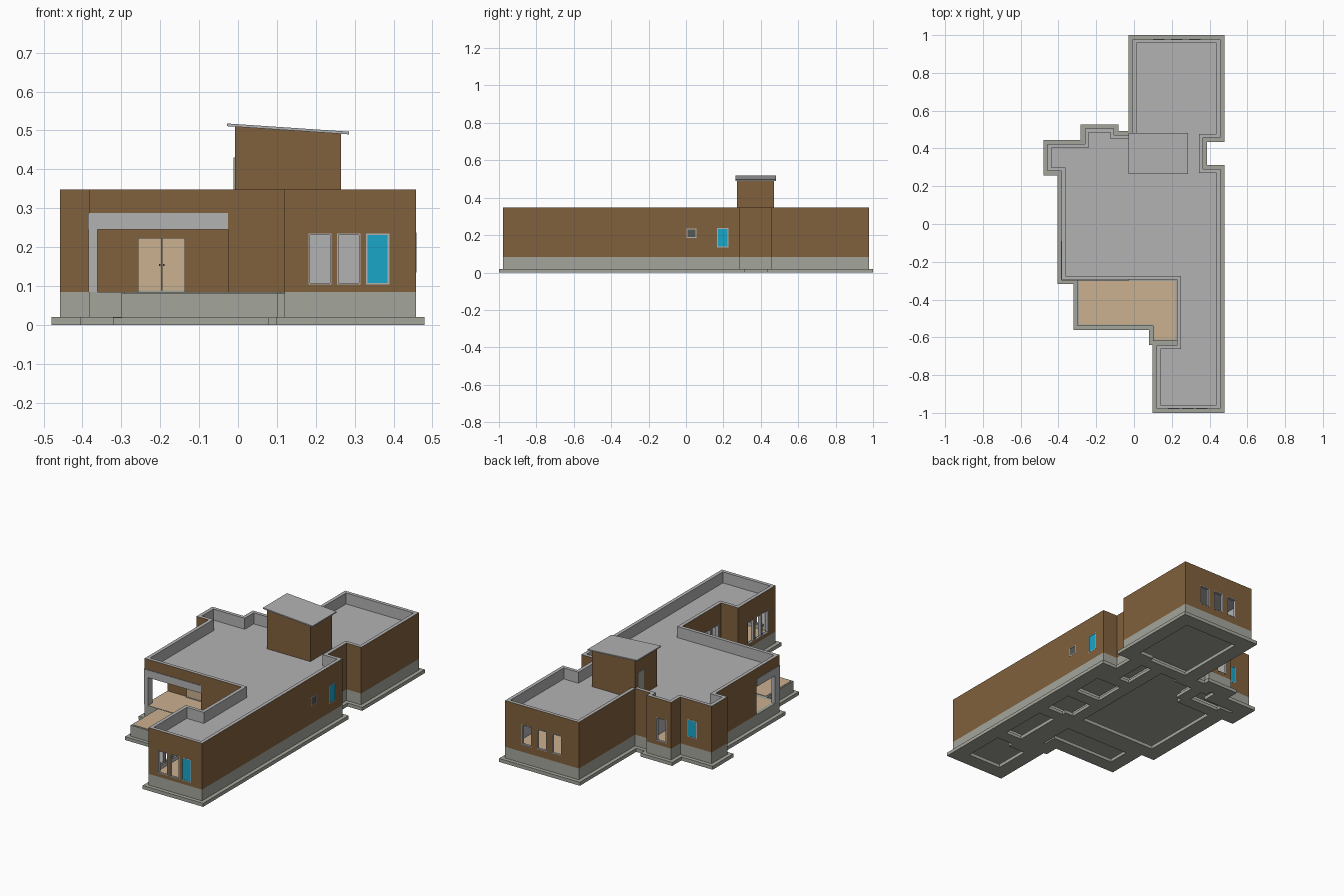
import bpy, bmesh
from mathutils import Vector

if "Cube" in bpy.data.objects:
    bpy.data.objects.remove(bpy.data.objects["Cube"])


def mat(name, rgb):
    m = bpy.data.materials.new(name)
    m.diffuse_color = (*rgb, 1)
    m.use_nodes = True
    m.node_tree.nodes["Principled BSDF"].inputs["Base Color"].default_value = m.diffuse_color
    return m


PLASTER = mat("plaster", (0.45, 0.45, 0.45))
BROWN = mat("brown_wall", (0.22, 0.12, 0.045))
STONE = mat("stone", (0.37, 0.38, 0.33))
TAN = mat("tan", (0.60, 0.44, 0.28))
CYAN = mat("cyan_glass", (0.01, 0.38, 0.58))
DARK = mat("dark_glass", (0.09, 0.10, 0.09))


def finish(name, bm, *mats):
    bmesh.ops.recalc_face_normals(bm, faces=bm.faces[:])
    me = bpy.data.meshes.new(name)
    bm.to_mesh(me)
    bm.free()
    for m in mats:
        me.materials.append(m)
    ob = bpy.data.objects.new(name, me)
    bpy.context.collection.objects.link(ob)
    return ob


def add_box(bm, lo, hi):
    r = bmesh.ops.create_cube(bm, size=1)
    for v in r["verts"]:
        v.co = Vector([(a + b) / 2 + c * (b - a) for a, b, c in zip(lo, hi, v.co)])


def box(name, lo, hi, m):
    bm = bmesh.new()
    add_box(bm, lo, hi)
    return finish(name, bm, m)


def inset(poly, d):
    """Offset a right-angled, counter-clockwise outline inward by d."""
    out, n = [], len(poly)
    for i in range(n):
        p, a, b = Vector(poly[i]), Vector(poly[i - 1]), Vector(poly[(i + 1) % n])
        u, w = (p - a).normalized(), (b - p).normalized()
        out.append((p.x - (u.y + w.y) * d, p.y + (u.x + w.x) * d))
    return out


def ring(name, poly, d, z0, z1, inner, outer):
    """Wall following an outline; outer faces get their own material."""
    bm = bmesh.new()
    loops = [[bm.verts.new((x, y, z)) for x, y in pl]
             for pl, z in ((poly, z0), (poly, z1), (inset(poly, d), z1), (inset(poly, d), z0))]
    n = len(poly)
    for k in range(4):
        A, B = loops[k], loops[(k + 1) % 4]
        for i in range(n):
            j = (i + 1) % n
            f = bm.faces.new((A[i], A[j], B[j], B[i]))
            f.material_index = 1 if k == 0 else 0
    return finish(name, bm, inner, outer)


def slab(name, poly, z0, z1, side, top):
    bm = bmesh.new()
    lo = [bm.verts.new((x, y, z0)) for x, y in poly]
    hi = [bm.verts.new((x, y, z1)) for x, y in poly]
    bm.faces.new(lo[::-1])
    bm.faces.new(hi).material_index = 1
    for i in range(len(poly)):
        j = (i + 1) % len(poly)
        bm.faces.new((lo[i], lo[j], hi[j], hi[i]))
    return finish(name, bm, side, top)


HOUSE = [(.12, -.978), (.458, -.978), (.458, .29), (.365, .29), (.365, .457), (.458, .457),
         (.458, .978), (-.008, .978), (-.008, .47), (-.105, .47), (-.105, .505), (-.26, .505),
         (-.26, .423), (-.458, .423), (-.458, .28), (-.383, .28), (-.383, -.295),
         (.228, -.295), (.228, -.642), (.12, -.642)]
PATIO = [(-.3, -.54), (.1, -.54), (.1, -.62), (.228, -.62), (.228, -.295), (-.3, -.295)]
W, FLOOR, TOP = .02, .084, .348

# Footings, plinth, floors and roof
ring("footing", inset(HOUSE, -.022), .085, 0, .02, STONE, STONE)
ring("plinth", HOUSE, W, .02, FLOOR, STONE, STONE)
slab("floor", inset(HOUSE, .005), .05, FLOOR, STONE, TAN)
slab("roof", inset(HOUSE, .01), .275, .285, PLASTER, PLASTER)
ring("patio_footing", inset(PATIO, -.021), .08, 0, .019, STONE, STONE)
ring("patio_plinth", PATIO, .015, .019, .082, STONE, STONE)
slab("patio_floor", inset(PATIO, .008), .05, FLOOR, STONE, TAN)

# Walls
walls = ring("walls", HOUSE, W, FLOOR, TOP, PLASTER, BROWN)

# Openings: (name, axis the wall faces along, wall position, inward sign, from, to, bottom, top, glass)
openings = []
for i, x in enumerate((.181, .255, .329)):
    openings.append((f"front_window_{i}", 1, -.978, 1, x, x + .06, .104, .235, CYAN if i == 2 else None))
for i, x in enumerate((.10, .195, .29)):
    openings.append((f"back_window_{i}", 1, .978, -1, x, x + .062, .125, .24, None))
for i, y in enumerate((-.915, -.85, -.785)):
    openings.append((f"wing_window_{i}", 0, .12, 1, y, y + .058, .104, .235, None))
for i, y in enumerate((-.62, -.55, -.48)):
    openings.append((f"courtyard_window_{i}", 0, .228, 1, y, y + .062, .09, .235, None))
openings += [
    ("side_small_window", 0, .458, -1, .003, .055, .185, .235, DARK),
    ("side_window", 0, .458, -1, .166, .226, .135, .238, CYAN),
    ("bay_window", 1, .505, -1, -.23, -.165, .105, .238, None),
    ("rear_left_window", 1, .423, -1, -.365, -.305, .135, .235, CYAN)]


def span(axis, a0, a1, b0, b1, z0, z1):
    lo, hi = ((a0, b0), (a1, b1)) if axis == 0 else ((b0, a0), (b1, a1))
    return (*lo, z0), (*hi, z1)


cut = bmesh.new()
for name, ax, pos, s, a, b, z0, z1, glass in openings:
    add_box(cut, *span(ax, pos - .03, pos + .03, a, b, z0, z1))
    d0, d1 = sorted((pos - s * .001, pos + s * .012))
    t = .004
    fr = bmesh.new()
    for r in ((a, a + t, z0, z1), (b - t, b, z0, z1), (a + t, b - t, z0, z0 + t), (a + t, b - t, z1 - t, z1)):
        add_box(fr, *span(ax, d0, d1, *r))
    finish(name + "_frame", fr, PLASTER)
    if glass:
        g0, g1 = sorted((pos + s * .001, pos + s * .006))
        box(name + "_pane", *span(ax, g0, g1, a + t, b - t, z0 + t, z1 - t), glass)
# Porch openings at front and left
add_box(cut, (-.361, -.33, .07), (-.026, -.26, .245))
add_box(cut, (-.42, -.255, .07), (-.35, -.09, .245))
cutter = finish("opening_cutter", cut)
cutter.hide_render = True
mod = walls.modifiers.new("openings", "BOOLEAN")
mod.operation, mod.solver, mod.object = "DIFFERENCE", "EXACT", cutter
bpy.context.view_layer.objects.active = walls
bpy.ops.object.modifier_apply(modifier=mod.name)
bpy.data.objects.remove(cutter)

# Porch: recessed walls and grey portal trim
box("porch_back_wall", (-.38, -.09, FLOOR), (-.006, -.07, .276), BROWN)
box("porch_side_wall", (-.026, -.29, FLOOR), (-.006, -.07, .276), BROWN)
trim = bmesh.new()
add_box(trim, (-.385, -.298, .245), (-.026, -.29, .288))
add_box(trim, (-.385, -.298, FLOOR), (-.361, -.255, .245))
add_box(trim, (-.386, -.296, .245), (-.378, -.09, .288))
finish("portal_trim", trim, PLASTER)

# Entrance double door
for x, n in ((-.257, "left"), (-.196, "right")):
    box(f"door_{n}", (x, -.098, .088), (x + .06, -.088, .223), TAN)
    k = -.203 if n == "left" else -.193
    box(f"door_knob_{n}", (k, -.103, .152), (k + .004, -.097, .156), DARK)
box("door_threshold", (-.257, -.1, FLOOR), (-.136, -.088, .088), STONE)

# Inner partitions, each on its own footing strip
for i, (x0, y0, x1, y1) in enumerate([
        (.2, -.29, .2, .46), (.23, -.64, .45, -.64), (.2, -.05, .45, -.05), (.2, .2, .45, .2),
        (0, .46, .36, .46), (-.38, .28, -.1, .28), (-.1, .28, -.1, .47), (.23, -.29, .45, -.29)]):
    for part, h, z0, z1, m in (("partition", .008, .02, .276, PLASTER), ("strip_footing", .035, 0, .018, STONE)):
        ex, ey = (h, 0) if x0 == x1 else (0, h)
        box(f"{part}_{i}", (x0 - ex, y0 - ey, z0), (x1 + ex, y1 + ey, z1), m)


# Roof access tower with a tilted lid
def tilt(x):
    return .511 - .067 * (x + .028)


tower = ring("roof_tower", [(-.008, .274), (.265, .274), (.265, .47), (-.008, .47)],
             .015, .28, .5, PLASTER, BROWN)
for v in tower.data.vertices:
    if v.co.z > .4:
        v.co.z = tilt(v.co.x)
lid = box("tower_lid", (-.028, .265, 0), (.285, .482, .007), PLASTER)
for v in lid.data.vertices:
    v.co.z += tilt(v.co.x)
box("tower_door", (-.012, .395, .285), (-.005, .45, .43), STONE)
